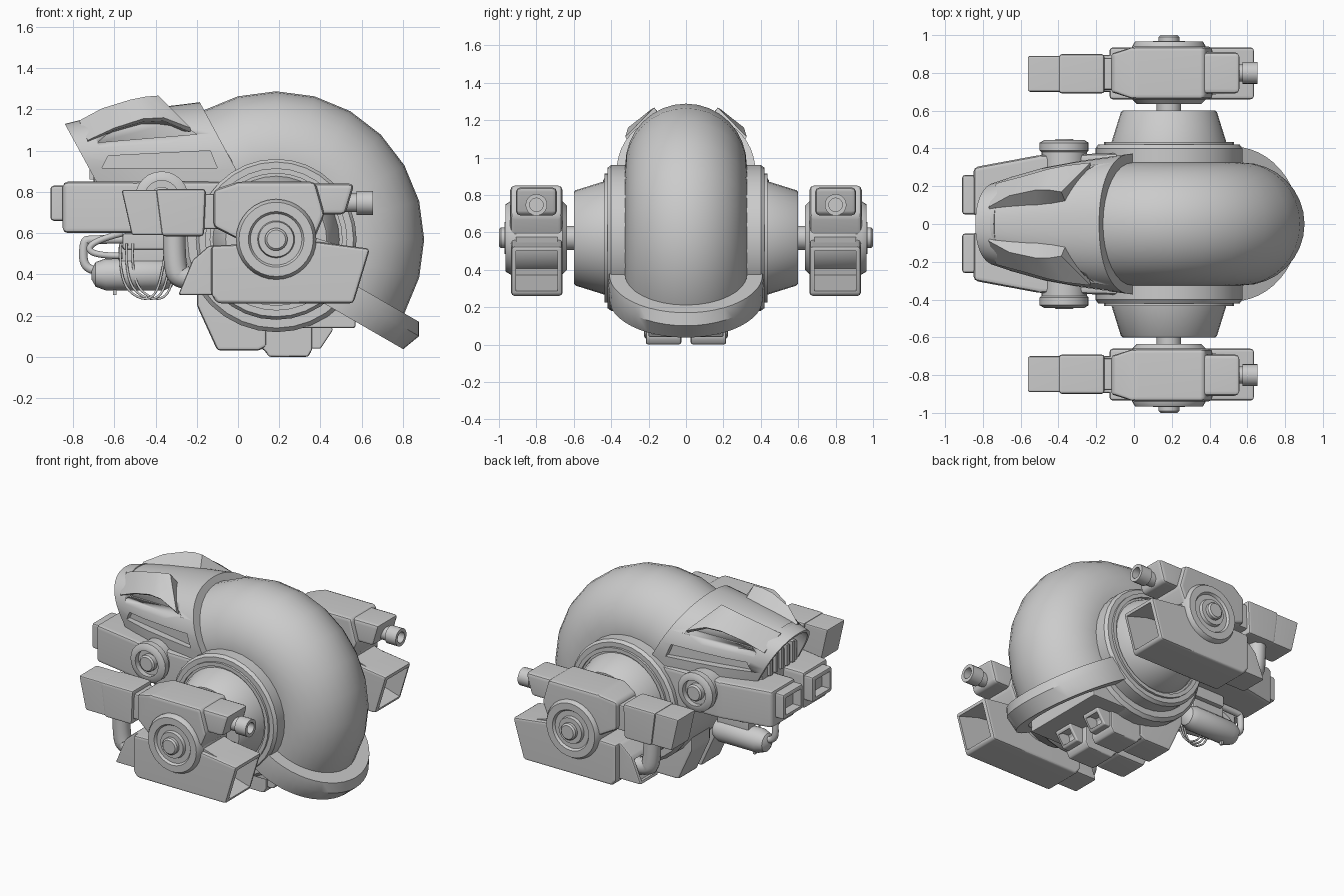
import bpy, bmesh, math
from mathutils import Vector

if "Cube" in bpy.data.objects:
    bpy.data.objects.remove(bpy.data.objects["Cube"])

grey = bpy.data.materials.new("plain grey")
grey.diffuse_color = (0.6, 0.6, 0.6, 1)
grey.use_nodes = True
grey.node_tree.nodes["Principled BSDF"].inputs["Base Color"].default_value = grey.diffuse_color
CX, CZ = 0.185, 0.57          # wheel axis


def finish(name, bm, mirror=False, smooth=35):
    bmesh.ops.recalc_face_normals(bm, faces=bm.faces)
    me = bpy.data.meshes.new(name)
    bm.to_mesh(me)
    bm.free()
    me.materials.append(grey)
    ob = bpy.data.objects.new(name, me)
    bpy.context.collection.objects.link(ob)
    bpy.ops.object.select_all(action='DESELECT')
    ob.select_set(True)
    bpy.context.view_layer.objects.active = ob
    bpy.ops.object.shade_smooth_by_angle(angle=math.radians(smooth))
    if mirror:
        ob.modifiers.new("mirror", 'MIRROR').use_axis = (False, True, False)
    return ob


def hollow(bm, direction, rim, depth):
    """Inset the face looking along direction and sink it into the part."""
    bm.normal_update()
    d = Vector(direction).normalized()
    f = max(bm.faces, key=lambda f: f.normal.dot(d))
    n = f.normal.copy()
    bmesh.ops.inset_region(bm, faces=[f], thickness=rim)
    r = bmesh.ops.extrude_discrete_faces(bm, faces=[f])
    bmesh.ops.translate(bm, verts=r['faces'][0].verts, vec=-n * depth)


def prism(name, pts, a, b, axis='y', mirror=True, bevel=0.012, holes=()):
    """Outline in xz (axis y) or xy (axis z), extruded from a to b."""
    bm = bmesh.new()
    put = (lambda p, h: (p[0], h, p[1])) if axis == 'y' else (lambda p, h: (p[0], p[1], h))
    lo = [bm.verts.new(put(p, a)) for p in pts]
    hi = [bm.verts.new(put(p, b)) for p in pts]
    bm.faces.new(lo)
    bm.faces.new(hi)
    for i in range(len(pts)):
        j = (i + 1) % len(pts)
        bm.faces.new((lo[i], lo[j], hi[j], hi[i]))
    bmesh.ops.recalc_face_normals(bm, faces=bm.faces)
    if bevel:
        bmesh.ops.bevel(bm, geom=list(bm.edges), offset=bevel, segments=2, profile=0.5, affect='EDGES')
    for h in holes:
        hollow(bm, *h)
    ob = finish(name, bm, mirror, 40)
    if bevel:
        ob.modifiers.new("even_shading", 'WEIGHTED_NORMAL').keep_sharp = True
    return ob


def box(name, x, y, z, **kw):
    return prism(name, [(x[0], z[0]), (x[1], z[0]), (x[1], z[1]), (x[0], z[1])], y[0], y[1], **kw)


def skin(bm, rings):
    """Join matching closed rings of points with quads and cap the ends."""
    rows = [[bm.verts.new(p) for p in r] for r in rings]
    n = len(rows[0])
    for r, s in zip(rows, rows[1:]):
        for i in range(n):
            j = (i + 1) % n
            bm.faces.new((r[i], r[j], s[j], s[i]))
    bm.faces.new(rows[0])
    bm.faces.new(rows[-1])


def lathe(name, prof, c, axis='y', seg=32, mirror=True):
    """Profile of (radius, position) turned about the y or x axis."""
    bm = bmesh.new()
    rings = []
    for r, h in prof:
        ang = [2 * math.pi * i / seg for i in range(seg)]
        if axis == 'y':
            rings.append([(c[0] + r * math.cos(t), h, c[1] + r * math.sin(t)) for t in ang])
        else:
            rings.append([(h, c[0] + r * math.cos(t), c[1] + r * math.sin(t)) for t in ang])
    skin(bm, rings)
    return finish(name, bm, mirror)


def pipe(name, pts, r, mirror=False):
    cu = bpy.data.curves.new(name, 'CURVE')
    cu.dimensions, cu.bevel_depth, cu.bevel_resolution = '3D', r, 3
    cu.use_fill_caps = True
    sp = cu.splines.new('NURBS')
    sp.points.add(len(pts) - 1)
    for p, co in zip(sp.points, pts):
        p.co = (*co, 1)
    sp.use_endpoint_u, sp.order_u, sp.resolution_u = True, 3, 6
    cu.materials.append(grey)
    ob = bpy.data.objects.new(name, cu)
    bpy.context.collection.objects.link(ob)
    if mirror:
        ob.modifiers.new("mirror", 'MIRROR').use_axis = (False, True, False)


# curved tail tube: part of a fat ring
bm = bmesh.new()
rings = []
for deg in [119.5, 105, 90, 75, 60, 45, 30, 15, 0, -15, -30, -36]:
    a = math.radians(deg)
    ring = []
    for k in range(32):
        t = 2 * math.pi * k / 32
        r = 0.39 + 0.328 * math.cos(t)
        ring.append((CX + r * math.cos(a), 0.325 * math.sin(t), CZ + r * math.sin(a)))
    rings.append(ring)
skin(bm, rings)
finish("tail_tube", bm)

# rear collar: U band wrapped around the tube end
u, w = Vector((math.cos(-math.pi / 6), 0, math.sin(-math.pi / 6))), Vector((-0.5, 0, -0.866))
bm = bmesh.new()
rings = []
for k in range(-1, 26):
    t = math.pi * (min(max(k, 0), 24) / 24 - 0.5)
    shift = -0.06 if k in (-1, 25) else 0
    ring = []
    for rad, dep in [(0.326, 0), (0.41, 0), (0.445, 0.06), (0.41, 0.153), (0.326, 0.153)]:
        side = min(rad, 0.415)
        p = Vector((CX, 0, CZ)) + u * (0.39 + shift + rad * math.cos(t)) + w * dep
        ring.append(p + Vector((0, side * math.sin(t), 0)))
    rings.append(ring)
skin(bm, rings)
finish("rear_collar", bm)
box("tail_filler", (0.25, 0.57), (-0.3, 0.3), (0.14, 0.35), mirror=False)

# wheel core, side flanges and tapered hubs
lathe("belly_drum", [(0.43, -0.32), (0.45, -0.30), (0.45, 0.30), (0.43, 0.32)], (CX, CZ), mirror=False)
lathe("side_flange", [(0.39, 0.28), (0.39, 0.40), (0.375, 0.42), (0.345, 0.42), (0.345, 0.435),
                      (0.32, 0.435), (0.32, 0.42), (0.2, 0.42)], (CX, CZ))
lathe("hub_cone", [(0.31, 0.40), (0.305, 0.43), (0.255, 0.59), (0.245, 0.60)], (CX, CZ))
lathe("axle", [(0.065, 0.58), (0.065, 0.68)], (CX, CZ))

# helmet lofted from slanted arch sections: base x, base z, top x, top z, half width
stations = [(-0.72, 0.91, -0.84, 1.13, 0.22), (-0.62, 0.91, -0.74, 1.155, 0.255),
            (-0.47, 0.91, -0.57, 1.185, 0.30), (-0.28, 0.91, -0.41, 1.208, 0.335),
            (-0.14, 0.91, -0.29, 1.222, 0.355), (-0.01, 0.91, -0.185, 1.235, 0.372)]
bm = bmesh.new()
rings = []
for bx, bz, tx, tz, hw in stations:
    base, up = Vector((bx, 0, bz)), Vector((tx - bx, 0, tz - bz))
    low = base - up * (0.07 / up.z)
    ring = [low + Vector((0, hw, 0))]
    for k in range(25):
        t = math.pi * k / 24
        c, s = math.cos(t), max(math.sin(t), 0)
        ring.append(base + up * s ** 0.9 + Vector((0, hw * math.copysign(abs(c) ** 0.9, c), 0)))
    ring.append(low - Vector((0, hw, 0)))
    rings.append(ring)
skin(bm, rings)
bmesh.ops.recalc_face_normals(bm, faces=bm.faces)
hollow(bm, (-0.88, 0, -0.48), 0.02, 0.1)
helmet = finish("helmet", bm)

# raised brows flaring over the eyes: inner foot, peak, outer lip, underside, core
bm = bmesh.new()
skin(bm, [
    [(-0.76, 0.07, 1.13), (-0.77, 0.09, 1.146), (-0.73, 0.215, 1.05), (-0.73, 0.20, 1.04), (-0.73, 0.10, 1.04)],
    [(-0.66, 0.085, 1.15), (-0.66, 0.15, 1.205), (-0.60, 0.25, 1.11), (-0.60, 0.235, 1.10), (-0.62, 0.12, 1.08)],
    [(-0.52, 0.09, 1.17), (-0.52, 0.18, 1.248), (-0.46, 0.29, 1.155), (-0.46, 0.27, 1.14), (-0.48, 0.14, 1.12)],
    [(-0.45, 0.10, 1.18), (-0.45, 0.18, 1.262), (-0.36, 0.31, 1.16), (-0.36, 0.29, 1.145), (-0.42, 0.15, 1.12)],
    [(-0.36, 0.11, 1.18), (-0.385, 0.17, 1.267), (-0.23, 0.325, 1.11), (-0.23, 0.31, 1.09), (-0.30, 0.15, 1.10)]])
finish("brow", bm, True, 25)

# eye notches and side slots cut into the helmet
eye = prism("eye_cutter", [(-0.68, 1.04), (-0.2, 1.08), (-0.3, 1.14), (-0.45, 1.15), (-0.6, 1.11)], 0.2, 0.5, bevel=0)
for v in eye.data.vertices:
    if v.co.y < 0.3:
        v.co.y = 0.2 + 0.15 * (v.co.x + 0.45)
slot = prism("slot_cutter", [(-0.66, 0.915), (-0.1, 0.915), (-0.135, 1.0), (-0.63, 0.975)], 0.2, 0.5, bevel=0)
for v in slot.data.vertices:
    if v.co.y < 0.3:
        v.co.y = 0.21 + 0.21 * (v.co.x + 0.66)
for cutter in (eye, slot):
    cutter.hide_render = True
    cutter.hide_set(True)
    b = helmet.modifiers.new("cut", 'BOOLEAN')
    b.operation, b.solver, b.object = 'DIFFERENCE', 'EXACT', cutter

# mouth block, head chassis and square front nozzles
box("mouth_block", (-0.7, 0.0), (-0.19, 0.19), (0.62, 0.98), mirror=False)
for i in range(5):
    y = -0.12 + 0.06 * i
    box("mouth_bar", (-0.72, -0.68), (y - 0.012, y + 0.012), (0.86, 1.0), mirror=False, bevel=0)
prism("chassis_side", [(-0.85, 0.04), (-0.85, 0.30), (-0.5, 0.365), (0.1, 0.38), (0.1, 0.04)],
      0.60, 0.85, axis='z', bevel=0.025)
box("front_nozzle", (-0.91, -0.8), (0.05, 0.26), (0.66, 0.83), bevel=0.016, holes=[((-1, 0, 0), 0.016, 0.08)])
lathe("cheek_boss", [(0.12, 0.25), (0.12, 0.38), (0.13, 0.39), (0.13, 0.43), (0.105, 0.445),
                     (0.085, 0.445), (0.085, 0.41), (0.055, 0.41), (0.055, 0.44), (0.045, 0.45)], (-0.37, 0.77), seg=24)

# underside blocks, feet and square exhausts
prism("belly_block", [(-0.2, 0.25), (-0.1, 0.03), (0.1, 0.03), (0.14, 0.05), (0.14, 0.35), (-0.2, 0.35)],
      0.02, 0.225, bevel=0.018)
prism("foot_block", [(0.1, 0.05), (0.13, 0.03), (0.15, 0.0), (0.34, 0.0), (0.36, 0.035), (0.36, 0.3), (0.1, 0.3)],
      0.025, 0.215)
prism("exhaust", [(0.3, 0.04), (0.40, 0.04), (0.46, 0.13), (0.42, 0.25), (0.3, 0.25)], 0.06, 0.2,
      holes=[((0.83, 0, -0.55), 0.014, 0.08)], bevel=0.008)

# side pods: upper gun
prism("gun_front", [(-0.565, 0.81), (-0.515, 0.59), (-0.36, 0.59), (-0.39, 0.81)], 0.70, 0.89,
      holes=[((-1, 0, 0), 0.01, 0.03)])
for i in range(5):
    x, z = -0.555 + 0.0083 * i, 0.766 - 0.036 * i
    box("grille_slat", (x, x + 0.05), (0.715, 0.875), (z, z + 0.014), bevel=0)
prism("gun_neck", [(-0.40, 0.815), (-0.37, 0.585), (-0.165, 0.585), (-0.155, 0.815)], 0.69, 0.90, bevel=0.018)
box("gun_joint", (-0.2, -0.08), (0.71, 0.88), (0.62, 0.79))
body = prism("gun_body", [(-0.12, 0.81), (-0.12, 0.63), (0.0, 0.57), (0.37, 0.57), (0.42, 0.69), (0.375, 0.85),
                          (0.0, 0.85)], 0.66, 0.94, bevel=0.025)
for v in body.data.vertices:      # narrow the nose
    if v.co.x < -0.05:
        v.co.y = 0.8 + (v.co.y - 0.8) * 0.78
prism("gun_rear", [(0.35, 0.84), (0.565, 0.84), (0.52, 0.69), (0.35, 0.69)], 0.69, 0.91, bevel=0.025)
lathe("gun_nozzle", [(0.045, 0.5), (0.045, 0.575), (0.058, 0.575), (0.058, 0.655), (0.036, 0.655), (0.036, 0.58)],
      (0.8, 0.747), axis='x', seg=20)

# side pods: lower open duct, inlet, elbow pipe and wheel disc
prism("duct", [(-0.13, 0.30), (-0.1, 0.26), (0.56, 0.26), (0.64, 0.525), (0.37, 0.56), (-0.13, 0.54)], 0.66, 0.935,
      bevel=0.018, holes=[((1, 0, -0.3), 0.012, 0.3)])
prism("duct_inlet", [(-0.29, 0.30), (-0.1, 0.30), (-0.1, 0.54), (-0.14, 0.54), (-0.22, 0.47)], 0.70, 0.895,
      holes=[((-1, 0, 0.4), 0.012, 0.04)])
pipe("elbow_pipe", [(-0.31, 0.8, 0.62), (-0.31, 0.8, 0.42), (-0.27, 0.8, 0.38), (-0.2, 0.8, 0.38)], 0.055, True)
lathe("pod_disc", [(0.17, 0.635), (0.195, 0.66), (0.195, 0.94), (0.18, 0.965), (0.135, 0.965), (0.125, 0.95),
                   (0.09, 0.95), (0.085, 0.97), (0.055, 0.97), (0.055, 0.99), (0.045, 1.0)], (CX, CZ))

# tank with pipes and cables under the chin
lathe("tank", [(0.025, -0.71), (0.06, -0.69), (0.078, -0.64), (0.078, -0.36), (0.06, -0.32), (0.025, -0.3)],
      (0.12, 0.4), axis='x', seg=20, mirror=False)
box("tank_mount", (-0.56, -0.25), (0.05, 0.19), (0.52, 0.6), mirror=False)
box("tank_saddle", (-0.58, -0.34), (0.08, 0.16), (0.45, 0.54), mirror=False)
box("tank_drain", (-0.605, -0.59), (0.11, 0.13), (0.30, 0.36), mirror=False, bevel=0)
pipe("tank_pipe", [(-0.68, 0.12, 0.42), (-0.75, 0.12, 0.42), (-0.75, 0.12, 0.56), (-0.72, 0.12, 0.57), (-0.56, 0.12, 0.57)], 0.022)
pipe("feed_pipe", [(-0.56, 0.05, 0.49), (-0.72, 0.05, 0.49), (-0.72, 0.05, 0.56), (-0.56, 0.05, 0.6)], 0.016)
for i in range(3):
    x, y = -0.57 + 0.03 * i, 0.03 + 0.01 * i
    pipe("cable", [(x, y, 0.55), (x - 0.01, y, 0.36), (x + 0.12, y, 0.26), (x + 0.2, y, 0.34), (x + 0.22, y, 0.55)], 0.006)
